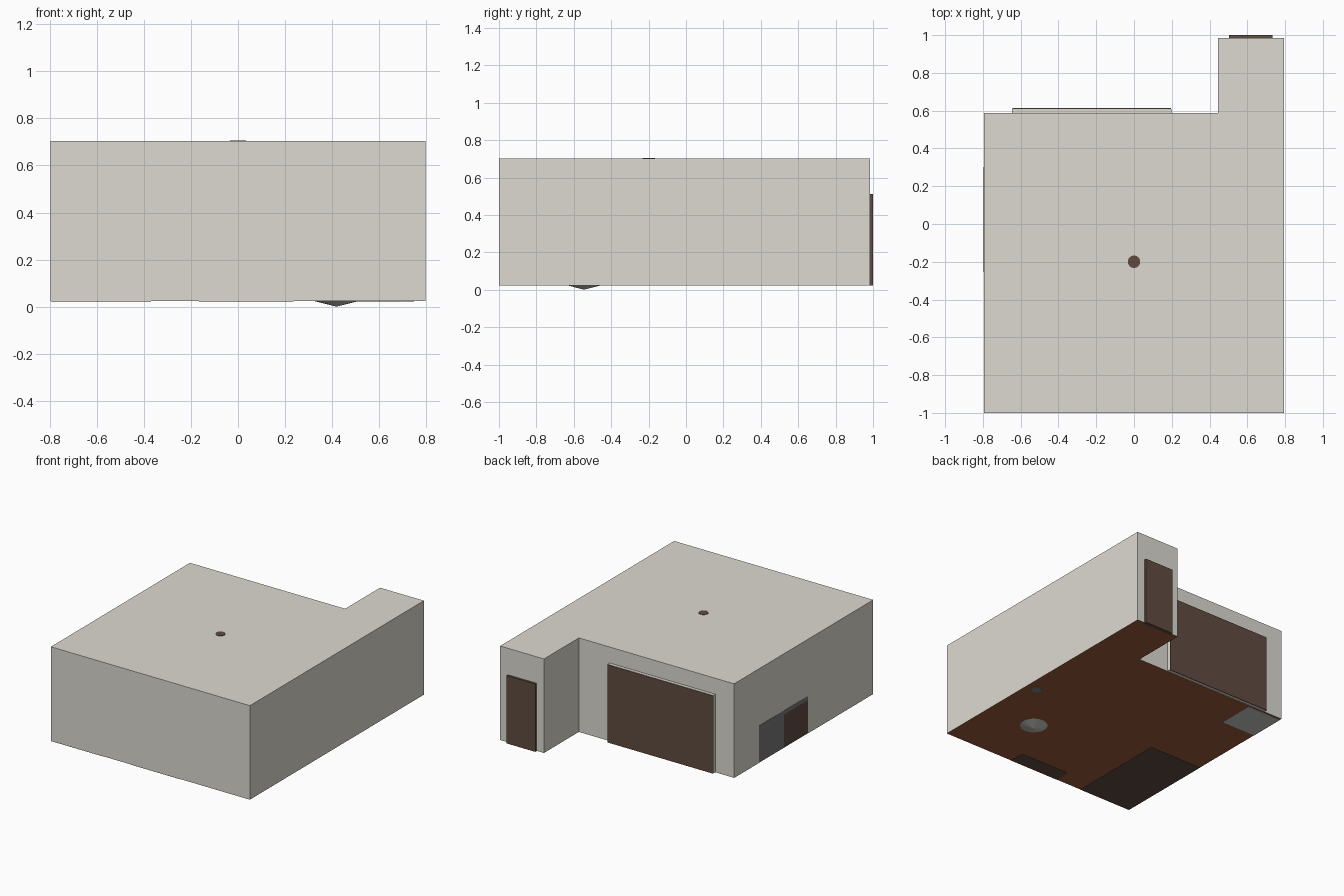
import bpy, bmesh, math

if "Cube" in bpy.data.objects:
    bpy.data.objects.remove(bpy.data.objects["Cube"])

def mat(name, rgb):
    m = bpy.data.materials.new(name)
    m.diffuse_color = (*rgb, 1)
    m.use_nodes = True
    m.node_tree.nodes["Principled BSDF"].inputs["Base Color"].default_value = m.diffuse_color
    return m

WALL = mat("wall_plaster", (0.72, 0.70, 0.635))
FLOOR = mat("floor_wood", (0.33, 0.108, 0.042))
DARK = mat("dark_wood", (0.118, 0.070, 0.052))
GREY = mat("grey_fabric", (0.19, 0.19, 0.19))
PALE = mat("pale_grey", (0.58, 0.58, 0.56))
BLUE = mat("blue_grey", (0.20, 0.24, 0.27))
FZ, CZ = 0.024, 0.703            # floor and ceiling heights

def finish(name, bm, m):
    me = bpy.data.meshes.new(name)
    bm.to_mesh(me)
    bm.free()
    me.materials.append(m)
    ob = bpy.data.objects.new(name, me)
    bpy.context.collection.objects.link(ob)
    return ob

def box(name, x, y, z, m):
    bm = bmesh.new()
    bmesh.ops.create_cube(bm, size=1)
    for v in bm.verts:
        v.co = [(a + b) / 2 + c * (b - a) for (a, b), c in zip((x, y, z), v.co)]
    return finish(name, bm, m)

def cone(name, x, y, z0, z1, r0, r1, m, n=24):
    bm = bmesh.new()
    bmesh.ops.create_cone(bm, cap_ends=True, segments=n, radius1=r0, radius2=r1, depth=z1 - z0)
    bmesh.ops.translate(bm, verts=bm.verts, vec=(x, y, (z0 + z1) / 2))
    for f in bm.faces:
        f.smooth = len(f.verts) < 5
    return finish(name, bm, m)

# Room shell: L-shaped plan, walls and ceiling with a brown floor
PLAN = [(-.795, -1), (.795, -1), (.795, .985), (.445, .985), (.445, .587), (-.795, .587)]
bm = bmesh.new()
base = bm.faces.new([bm.verts.new((x, y, FZ)) for x, y in PLAN])
top = bmesh.ops.extrude_face_region(bm, geom=[base])["geom"]
bmesh.ops.translate(bm, verts=[v for v in top if isinstance(v, bmesh.types.BMVert)], vec=(0, 0, CZ - FZ))
bmesh.ops.recalc_face_normals(bm, faces=bm.faces)
bm.normal_update()
for f in bm.faces:
    f.material_index = 1 if f.normal.z < -.5 else 0
room = finish("room_shell", bm, WALL)
room.data.materials.append(FLOOR)

# Back niche with a brown panel closing it, and the entrance door
box("niche_frame", (-.645, .199), (.58, .610), (FZ + .001, .588), WALL)
box("niche_panel", (-.643, .197), (.608, .613), (FZ, .586), DARK)
box("entrance_door", (.503, .733), (.975, 1.0), (FZ - .002, .512), DARK)
box("door_mat", (.503, .733), (.97, .984), (FZ - .002, FZ + .004), DARK)

# Bed in the front left corner
box("bed_frame", (-.794, -.37), (-.999, -.262), (FZ - .002, .12), DARK)
box("mattress", (-.785, -.38), (-.99, -.27), (.12, .18), PALE)

# Low cabinet with a grey top along the left wall
LIFT = FZ + .003
box("side_cabinet", (-.7965, -.60), (-.253, .022), (LIFT, .265), DARK)
box("side_cabinet_top", (-.7965, -.60), (-.253, .022), (.265, .292), GREY)
box("side_seat", (-.7965, -.60), (.022, .302), (LIFT, .292), GREY)

# Square block in the back left corner
box("corner_block", (-.794, -.52), (.304, .575), (FZ - .002, .20), PALE)

# Shelf unit against the front wall
box("front_shelf", (-.165, .235), (-.999, -.885), (FZ - .002, .32), DARK)

# Round pedestal table with its pointed foot below the floor
cone("table_foot", .418, -.545, 0.002, FZ, .005, .092, PALE)
cone("table_stem", .418, -.545, FZ + .001, .25, .02, .02, PALE)
cone("table_top", .418, -.545, .25, .265, .15, .15, PALE)

# Slim upright and small base by the right wall
box("right_upright", (.77, .7945), (-.058, -.052), (LIFT, .435), GREY)
cone("small_base", .712, -.165, FZ - .002, FZ + .02, .035, .035, BLUE, 12)

# Ceiling lamp mount
cone("lamp_mount", 0, -.2, .67, CZ + .002, .033, .033, DARK)
